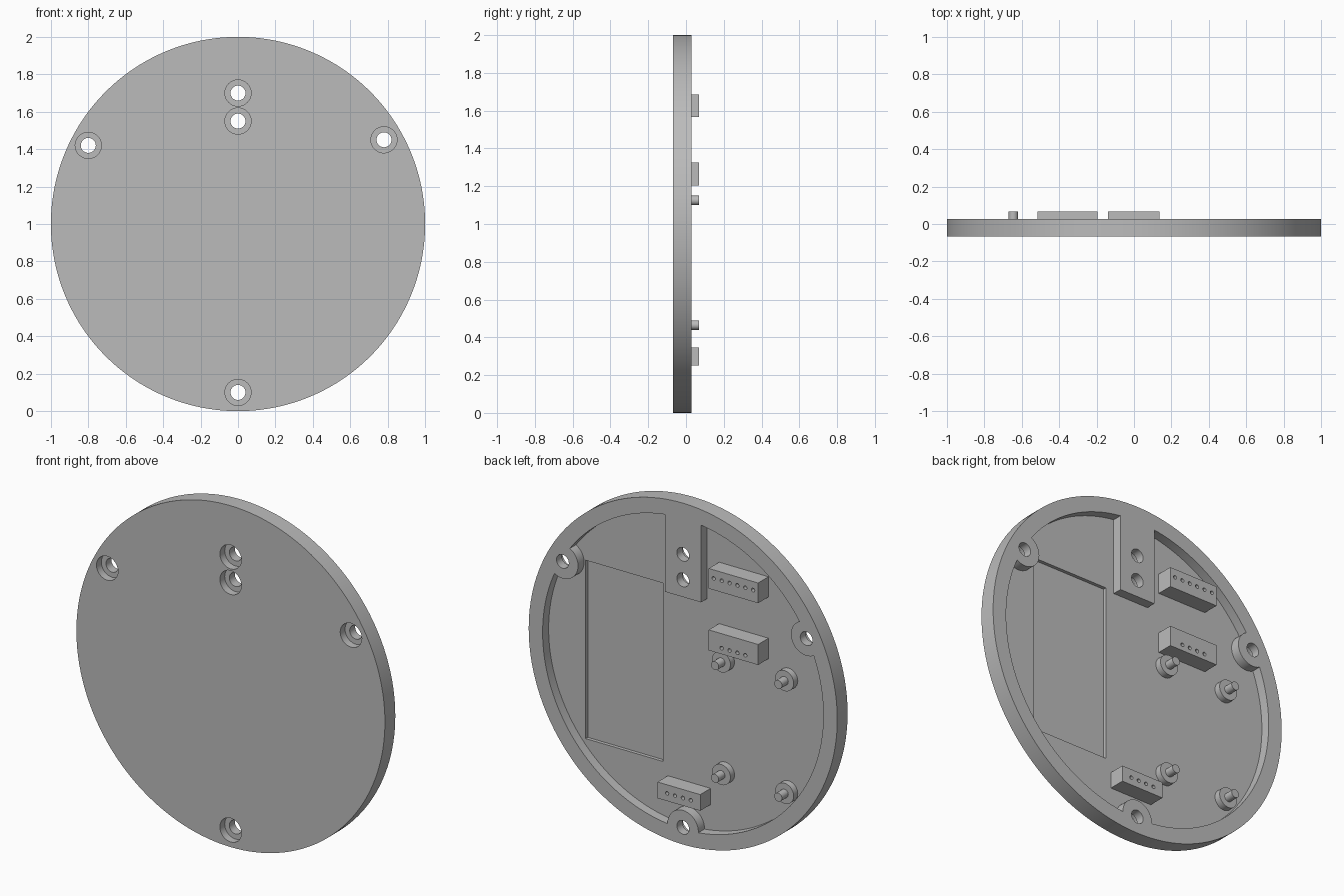
import bpy, bmesh, math
from mathutils import Matrix

if "Cube" in bpy.data.objects:
    bpy.data.objects.remove(bpy.data.objects["Cube"])

FRONT, FLOOR, BACK, TOP = -0.068, -0.028, 0.028, 0.068

plastic = bpy.data.materials.new("grey plastic")
plastic.diffuse_color = (0.5, 0.5, 0.5, 1)
plastic.use_nodes = True
plastic.node_tree.nodes["Principled BSDF"].inputs["Base Color"].default_value = plastic.diffuse_color


def add(name, bm):
    bmesh.ops.recalc_face_normals(bm, faces=bm.faces)
    mesh = bpy.data.meshes.new(name)
    bm.to_mesh(mesh)
    bm.free()
    ob = bpy.data.objects.new(name, mesh)
    ob.data.materials.append(plastic)
    bpy.context.collection.objects.link(ob)
    return ob


def cyl(name, x, z, r, y0, y1, n=40):
    """Cylinder along y."""
    bm = bmesh.new()
    m = Matrix.Translation((x, (y0 + y1) / 2, z)) @ Matrix.Rotation(math.pi / 2, 4, 'X')
    bmesh.ops.create_cone(bm, cap_ends=True, segments=n, radius1=r, radius2=r,
                          depth=y1 - y0, matrix=m)
    return add(name, bm)


def box(name, x0, x1, y0, y1, z0, z1):
    bm = bmesh.new()
    m = (Matrix.Translation(((x0 + x1) / 2, (y0 + y1) / 2, (z0 + z1) / 2))
         @ Matrix.Diagonal((x1 - x0, y1 - y0, z1 - z0, 1)))
    bmesh.ops.create_cube(bm, size=1, matrix=m)
    return add(name, bm)


def cut(ob, cutters):
    """Subtract the cutters from ob, apply the result and remove them."""
    for c in cutters:
        mod = ob.modifiers.new("cut", 'BOOLEAN')
        mod.operation, mod.solver, mod.object = 'DIFFERENCE', 'EXACT', c
    bpy.context.view_layer.update()
    dg = bpy.context.evaluated_depsgraph_get()
    mesh = bpy.data.meshes.new_from_object(ob.evaluated_get(dg))
    ob.modifiers.clear()
    ob.data = mesh
    for c in cutters:
        bpy.data.objects.remove(c)


# Round cover plate
plate = cyl("cover_plate", 0, 1, 1, FRONT, BACK, 160)

# Back pocket, leaving the screw bosses and the mounting block standing
bosses = [(0.78, 1.45), (-0.8, 1.42), (0, 0.1)]
pocket = cyl("pocket_cutter", 0, 1, 0.91, FLOOR, 0.2, 160)
cut(pocket, [cyl("boss_cutter", x, z, 0.1, -0.2, 0.3) for x, z in bosses]
    + [box("block_cutter", -0.117, 0.117, -0.2, 0.3, 1.45, 2.2)])

# Shallow rectangular recess in the floor and counterbored screw holes
cutters = [pocket, box("recess_cutter", 0.17, 0.67, FLOOR - 0.02, 0.0, 0.42, 1.465)]
for x, z in bosses + [(0, 1.55), (0, 1.7)]:
    cutters.append(cyl("hole_cutter", x, z, 0.04, -0.2, 0.2))
    cutters.append(cyl("counterbore_cutter", x, z, 0.07, -0.2, FRONT + 0.045))
cut(plate, cutters)

# Connectors with a row of pin holes: x0, x1, z0, z1, pin count, pin height
connectors = {
    "upper_connector": (-0.515, -0.195, 1.567, 1.685, 6, 1.635),
    "middle_connector": (-0.515, -0.195, 1.205, 1.325, 4, 1.24),
    "lower_connector": (-0.14, 0.137, 0.25, 0.345, 4, 0.295),
}
for name, (x0, x1, z0, z1, n, pz) in connectors.items():
    ob = box(name, x0, x1, FLOOR, TOP, z0, z1)
    mid = (x0 + x1) / 2
    cut(ob, [cyl("pin_cutter", mid + (i - (n - 1) / 2) * 0.051, pz, 0.011, 0.0, 0.1, 16)
             for i in range(n)])

# Stepped board posts
for x in (-0.645, -0.235):
    for z in (1.125, 0.465):
        cyl("post_base", x, z, 0.06, FLOOR, 0.01, 32)
        cyl("post_pin", x, z, 0.025, 0.01, TOP, 24)

# Smooth round walls, keep edges sharp
for ob in bpy.context.scene.objects:
    ob.select_set(True)
bpy.context.view_layer.objects.active = plate
bpy.ops.object.shade_smooth_by_angle(angle=math.radians(30))
